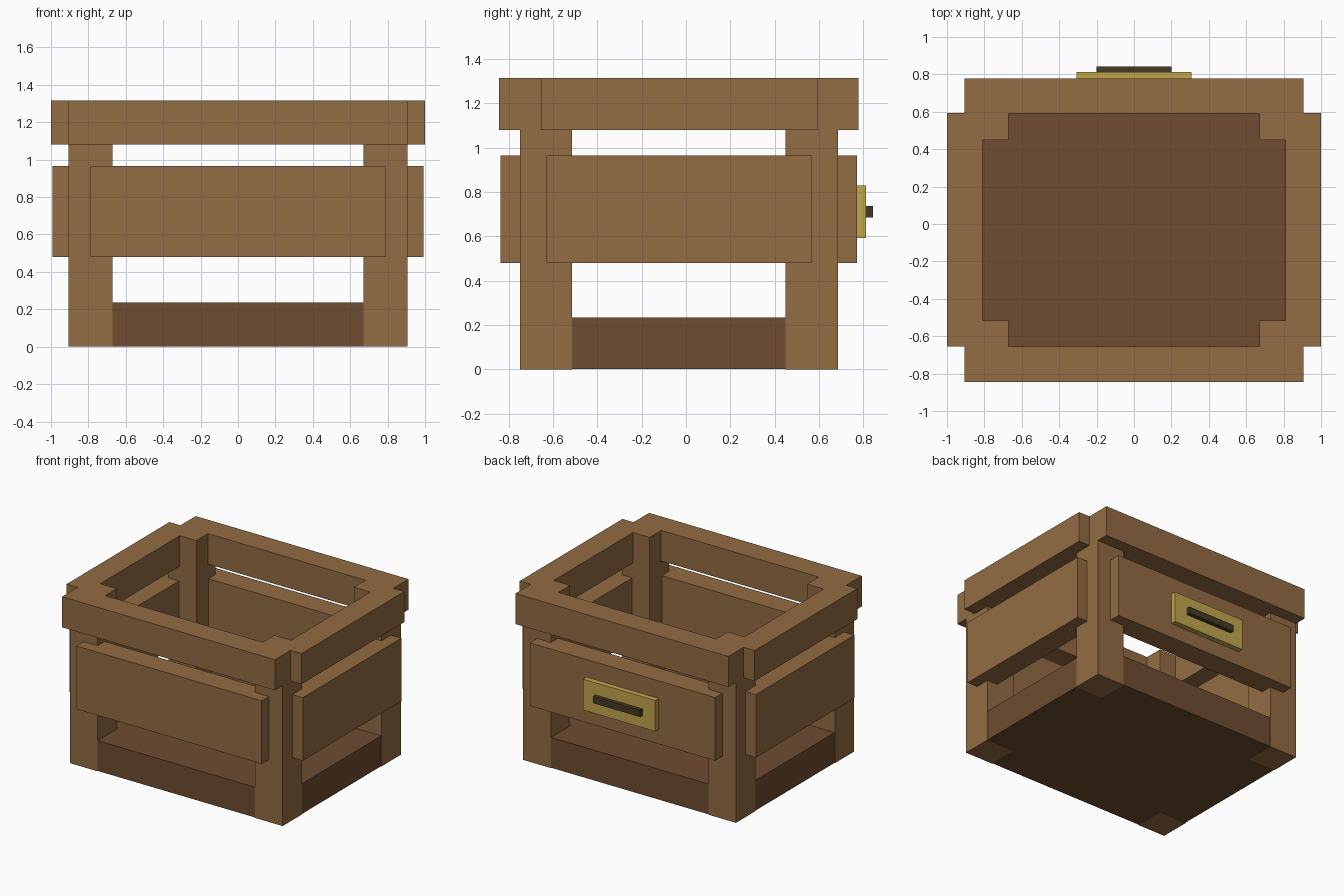
import bpy

if "Cube" in bpy.data.objects:
    bpy.data.objects.remove(bpy.data.objects["Cube"])


def material(name, rgb):
    m = bpy.data.materials.new(name)
    m.diffuse_color = (*rgb, 1)
    m.use_nodes = True
    m.node_tree.nodes["Principled BSDF"].inputs["Base Color"].default_value = m.diffuse_color
    return m


WOOD = material("wood", (0.29, 0.15, 0.056))
DARK_WOOD = material("dark_wood", (0.157, 0.073, 0.03))
BRASS = material("brass", (0.54, 0.38, 0.075))
DARK_METAL = material("dark_metal", (0.06, 0.042, 0.017))


def box(name, x, y, z, mat):
    """Box from (min, max) ranges on each axis."""
    bpy.ops.mesh.primitive_cube_add(size=1, location=[(a + b) / 2 for a, b in (x, y, z)])
    ob = bpy.context.object
    ob.name = name
    ob.scale = [b - a for a, b in (x, y, z)]
    bpy.ops.object.transform_apply(location=False, rotation=False, scale=True)
    ob.data.materials.append(mat)
    return ob


# Outer faces of the corner posts; boards are centred on these planes
PX, Y0, Y1 = 0.905, -0.75, 0.685
POST = 0.235
TOP = 1.315


def ring(name, half_thick, front_half, side_y, z):
    """Four boards around the crate, straddling the post faces."""
    for side, y in (("front", Y0), ("back", Y1)):
        box(f"{side}_{name}", (-front_half, front_half),
            (y - half_thick, y + half_thick), z, WOOD)
    for side, x in (("left", -PX), ("right", PX)):
        box(f"{side}_{name}", (x - half_thick, x + half_thick), side_y, z, WOOD)


# Solid base, a hair inside the posts so the faces do not clash
e = 0.002
box("base", (-PX + e, PX - e), (Y0 + e, Y1 - e), (e, 0.235), DARK_WOOD)

# Corner posts
for xs, x in (("left", (-PX, -PX + POST)), ("right", (PX - POST, PX))):
    for ys, y in (("front", (Y0, Y0 + POST)), ("back", (Y1 - POST, Y1))):
        box(f"{ys}_{xs}_post", x, y, (0, TOP), WOOD)

# Side planks and top rails
ring("plank", 0.087, 0.788, (-0.63, 0.568), (0.48, 0.965))
ring("top_rail", 0.094, PX, (-0.655, 0.593), (1.08, TOP))

# Handle on the back
box("handle_plate", (-0.307, 0.307), (0.76, 0.813), (0.592, 0.83), BRASS)
box("handle_grip", (-0.2, 0.2), (0.80, 0.843), (0.685, 0.737), DARK_METAL)
